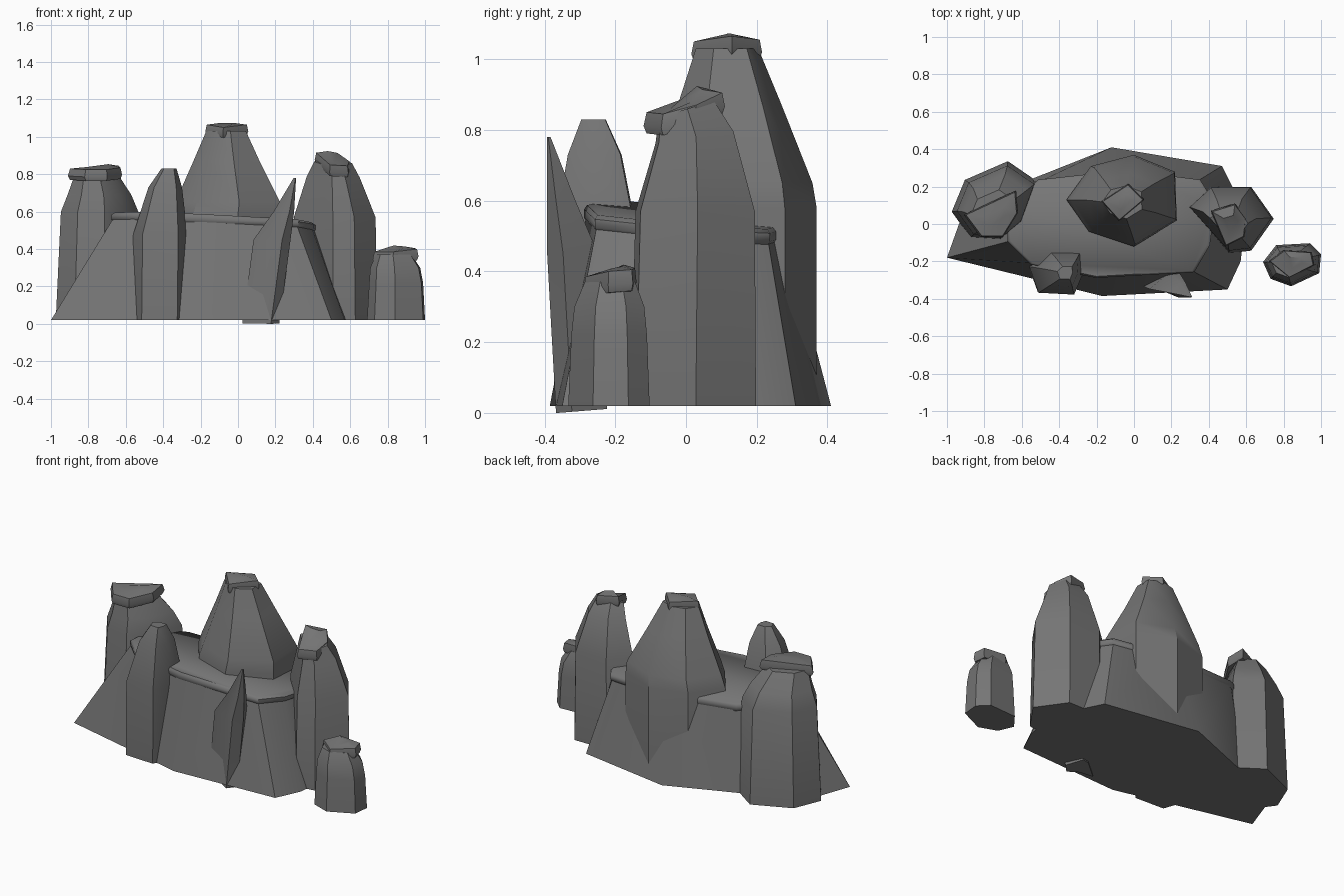
import bpy, bmesh, math

if "Cube" in bpy.data.objects:
    bpy.data.objects.remove(bpy.data.objects["Cube"])

stone = bpy.data.materials.new("dark grey stone")
stone.diffuse_color = (0.18, 0.18, 0.18, 1)
stone.use_nodes = True
stone.node_tree.nodes["Principled BSDF"].inputs["Base Color"].default_value = stone.diffuse_color


def loft(name, rings, angle=35):
    """Skin a stack of equal-sized rings, closed at both ends."""
    bm = bmesh.new()
    rows = [[bm.verts.new(p) for p in ring] for ring in rings]
    n = len(rows[0])
    for a, b in zip(rows, rows[1:]):
        for i in range(n):
            j = (i + 1) % n
            bm.faces.new((a[i], a[j], b[j], b[i]))
    bm.faces.new(rows[0][::-1])
    bm.faces.new(rows[-1])
    bmesh.ops.recalc_face_normals(bm, faces=bm.faces)
    me = bpy.data.meshes.new(name)
    bm.to_mesh(me)
    bm.free()
    ob = bpy.data.objects.new(name, me)
    bpy.context.collection.objects.link(ob)
    me.materials.append(stone)
    bpy.ops.object.select_all(action='DESELECT')
    ob.select_set(True)
    bpy.context.view_layer.objects.active = ob
    bpy.ops.object.shade_smooth_by_angle(angle=math.radians(angle))
    return ob


def tower(name, outline, levels):
    """Scale an outline up a profile; level = scale, z, centre x, centre y, tilt in y."""
    n = len(outline)
    mx = sum(p[0] for p in outline) / n
    my = sum(p[1] for p in outline) / n
    loft(name, [[(cx + s * (x - mx), cy + s * (y - my), z + t * s * (y - my))
                 for x, y in outline] for s, z, cx, cy, t in levels])


def grow(points, s, dz):
    n = len(points)
    mx = sum(p[0] for p in points) / n
    my = sum(p[1] for p in points) / n
    return [(mx + s * (p[0] - mx), my + s * (p[1] - my), p[2] + dz) for p in points]


def cap(name, points, h=0.055):
    """Slab of rock with a slightly domed top."""
    loft(name, [grow(points, 0.93, 0), grow(points, 1.0, h * 0.35),
                grow(points, 0.93, h), grow(points, 0.4, h * 1.15)])


# Mound with a sloping plateau
foot = [(-1, -.18), (-.55, -.29), (-.17, -.385), (.5, -.35), (.57, -.2), (.6, .05),
        (.47, .31), (-.12, .41), (-.6, .22), (-.9, .1)]
brow = [(-.66, -.09), (-.54, -.21), (-.2, -.28), (.31, -.25), (.39, -.11), (.42, .1),
        (.34, .23), (-.05, .28), (-.5, .23), (-.66, .1)]


def plateau(x, y):
    return 0.555 - 0.05 * x - 0.08 * y


top = [(x, y, plateau(x, y)) for x, y in brow]
loft("mound", [[(x, y, .02) for x, y in foot], grow(top, 1, -.02)])

# Rounded ledge around the plateau
loft("plateau_ledge", [grow(top, 1.0, -.05), grow(top, 1.03, -.035),
                       grow(top, 1.03, -.012), grow(top, 1.0, 0)], 50)

# Main peak
tower("main_peak",
      [(-.36, .13), (-.23, .31), (0, .37), (.22, .28), (.23, .02), (0, -.12), (-.24, -.04)],
      [(1, .02, -.055, .135, 0), (1, .58, -.055, .135, 0), (.95, .65, -.045, .135, 0),
       (.6, .87, -.055, .13, 0), (.36, 1.03, -.06, .12, 0)])
cap("main_peak_cap", [(-.175, .12, 1.01), (-.08, .015, .995), (.055, .13, 1.01), (-.03, .215, 1.0)])

# Left tower
tower("left_tower",
      [(-.98, .06), (-.91, .23), (-.68, .33), (-.52, .22), (-.6, 0), (-.72, -.1), (-.88, -.08)],
      [(1, .02, -.75, .1, 0), (.9, .6, -.745, .1, 0),
       (.74, .69, -.745, .09, 0), (.5, .8, -.76, .065, 0)])
cap("left_tower_cap", [(-.91, .05, .77), (-.82, -.07, .765), (-.7, -.07, .765),
                       (-.62, .06, .775), (-.63, .18, .785)], .06)

# Right tower
tower("right_tower",
      [(.28, .09), (.4, .2), (.62, .2), (.74, .03), (.62, -.14), (.5, -.155), (.36, 0)],
      [(1, .02, .51, .03, 0), (.95, .57, .51, .035, 0),
       (.62, .78, .505, .03, .15), (.44, .86, .505, .005, .3)])
cap("right_tower_cap", [(.41, .07, .855), (.49, -.12, .79), (.59, -.07, .785),
                        (.6, .03, .81), (.54, .11, .845)], .06)

# Small detached tower
tower("small_tower",
      [(.69, -.2), (.76, -.11), (.94, -.1), (1, -.16), (.99, -.26), (.84, -.33), (.73, -.29)],
      [(1, .02, .85, -.21, 0), (.93, .22, .85, -.21, 0),
       (.86, .3, .845, -.21, 0), (.62, .37, .835, -.21, 0)])
cap("small_tower_cap", [(.72, -.2, .325), (.83, -.29, .325), (.965, -.22, .34),
                        (.95, -.15, .345), (.8, -.14, .35)], .06)

# Left spire
tower("left_spire",
      [(-.55, -.22), (-.45, -.125), (-.27, -.13), (-.26, -.25), (-.31, -.37), (-.5, -.36)],
      [(1, .02, -.405, -.245, 0), (1, .48, -.4, -.25, 0),
       (.62, .73, -.38, -.255, 0), (.28, .83, -.365, -.26, 0)])

# Leaning shard, rooted below the mound
tower("right_shard",
      [(.08, -.35), (.2, -.25), (.25, -.24), (.3, -.35), (.25, -.4), (.18, -.36)],
      [(.9, .005, .14, -.3, .08), (.9, .45, .2, -.325, 0),
       (.5, .6, .255, -.355, 0), (.06, .78, .305, -.388, 0)])
